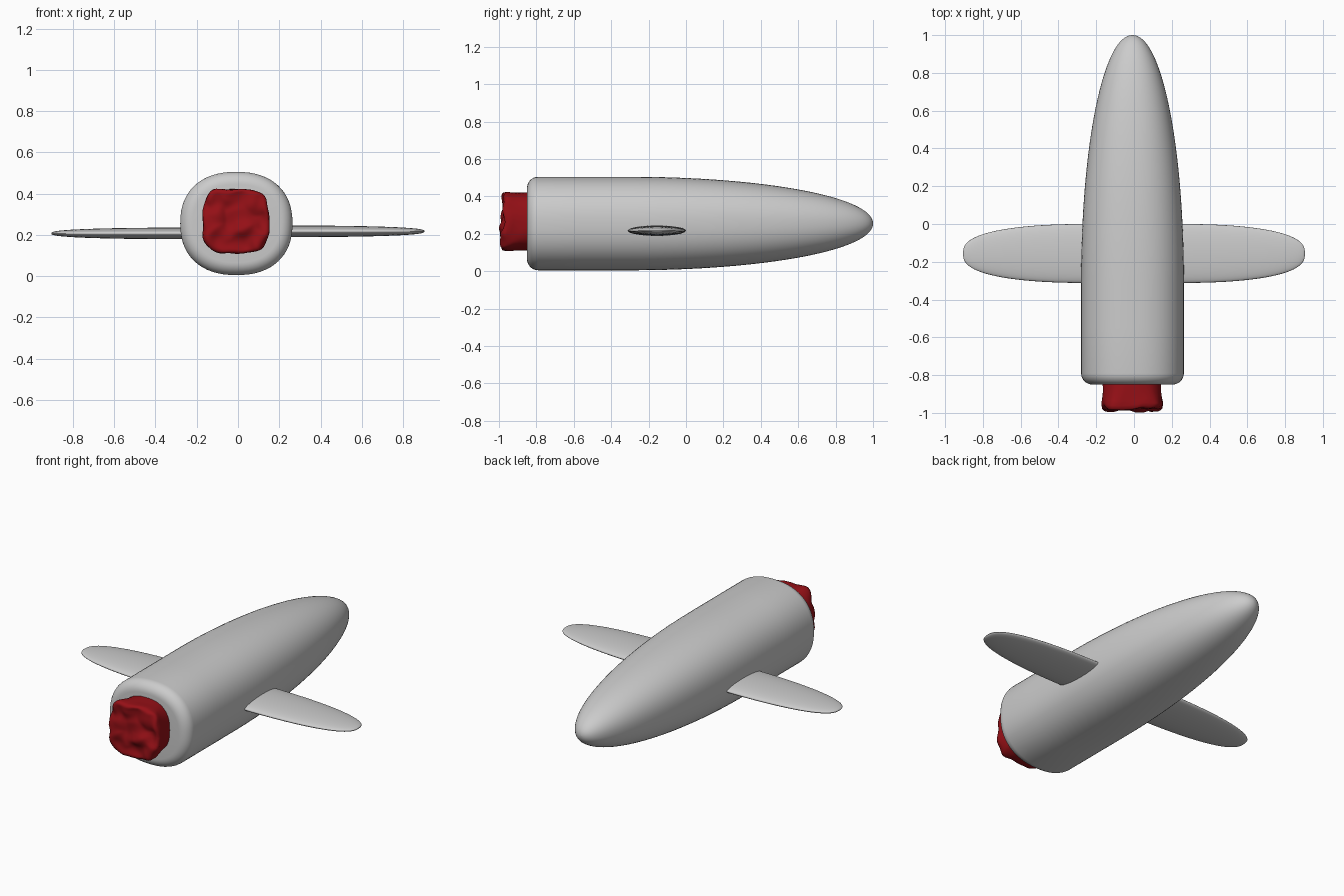
import bpy, bmesh, math
from mathutils import Vector, noise

if "Cube" in bpy.data.objects:
    bpy.data.objects.remove(bpy.data.objects["Cube"])


def ring(a, b, n, count):
    """Superellipse outline with half sizes a, b and squareness n."""
    pts = []
    for i in range(count):
        t = 2 * math.pi * i / count
        c, s = math.cos(t), math.sin(t)
        pts.append((a * math.copysign(abs(c) ** (2 / n), c),
                    b * math.copysign(abs(s) ** (2 / n), s)))
    return pts


def loft(name, stations, place, count=64, bump=None):
    """Skin rings (pos, a, b, n); place maps (u, v, pos) to a point."""
    bm = bmesh.new()
    rings = []
    for pos, a, b, n in stations:
        pts = [Vector(place(u, v, pos)) for u, v in ring(a, b, n, count)]
        if bump:
            pts = [bump(p) for p in pts]
        rings.append([bm.verts.new(p) for p in pts])
    for r0, r1 in zip(rings, rings[1:]):
        for i in range(count):
            j = (i + 1) % count
            bm.faces.new((r0[i], r0[j], r1[j], r1[i]))
    bm.faces.new(rings[0])
    bm.faces.new(rings[-1])
    bmesh.ops.recalc_face_normals(bm, faces=bm.faces)
    mesh = bpy.data.meshes.new(name)
    bm.to_mesh(mesh)
    bm.free()
    for p in mesh.polygons:
        p.use_smooth = True
    obj = bpy.data.objects.new(name, mesh)
    bpy.context.collection.objects.link(obj)
    return obj


# Fuselage: flat rounded tail, straight barrel, long elliptical nose
W, H, N, R = 0.272, 0.25, 2.3, 0.06
body = [(-0.85, 0.03, 0.03, N), (-0.85, 0.12, 0.11, N)]
for i in range(9):
    t = math.pi / 2 * i / 8
    inset = R * (1 - math.sin(t))
    body.append((-0.85 + R * (1 - math.cos(t)), W - inset, H - inset, N))
body.append((-0.55, W, H, N))
for i in range(33):
    t = math.pi / 2 * i / 32
    k = max(math.cos(t), 0.004) ** 0.97
    body.append((-0.3 + 1.3 * math.sin(t), W * k, H * k, 2 + 0.3 * k))
loft("fuselage", body, lambda u, v, p: (u - 0.008, p, v + 0.255))

# Wings: thin rounded blades, mirrored with a slight height offset
for side, name, z in ((1, "right_wing", 0.217), (-1, "left_wing", 0.207)):
    blade = [(0.15, 0.156, 0.028, 2)]
    for i in range(25):
        t = math.pi / 2 * i / 24
        c = max(math.cos(t), 0.003)
        blade.append((0.25 + 0.655 * math.sin(t) ** 0.9,
                      0.156 * c ** 0.75, 0.028 * c ** 0.75, 2))
    loft(name, blade, lambda u, v, p: (side * p, u - 0.156, v + z), 40)


# Lumpy red plug at the tail
def lump(p):
    k = min(1, max(0, (-0.85 - p.y) / 0.1))
    d = noise.noise_vector(Vector((p.x, p.y * 0.6, p.z)) * 15)
    return p + Vector((d.x * 0.012, d.y * 0.022, d.z * 0.012)) * k


plug = [(-0.78, 0.15, 0.15, 2.4), (-0.85, 0.155, 0.155, 2.5),
        (-0.89, 0.154, 0.154, 2.9), (-0.93, 0.157, 0.157, 3.4),
        (-0.955, 0.16, 0.158, 3.6), (-0.972, 0.157, 0.155, 3.6),
        (-0.981, 0.148, 0.146, 3.4)]
plug += [(-0.983, 0.137 * (1 - i / 14) + 0.002, 0.135 * (1 - i / 14) + 0.002,
          3.2 - i * 0.08) for i in range(15)]
red = loft("tail_plug", plug, lambda u, v, p: (u - 0.011, p, v + 0.267), 80, lump)
mat = bpy.data.materials.new("red")
mat.diffuse_color = (0.3, 0.005, 0.008, 1)
mat.use_nodes = True
mat.node_tree.nodes["Principled BSDF"].inputs["Base Color"].default_value = mat.diffuse_color
red.data.materials.append(mat)
